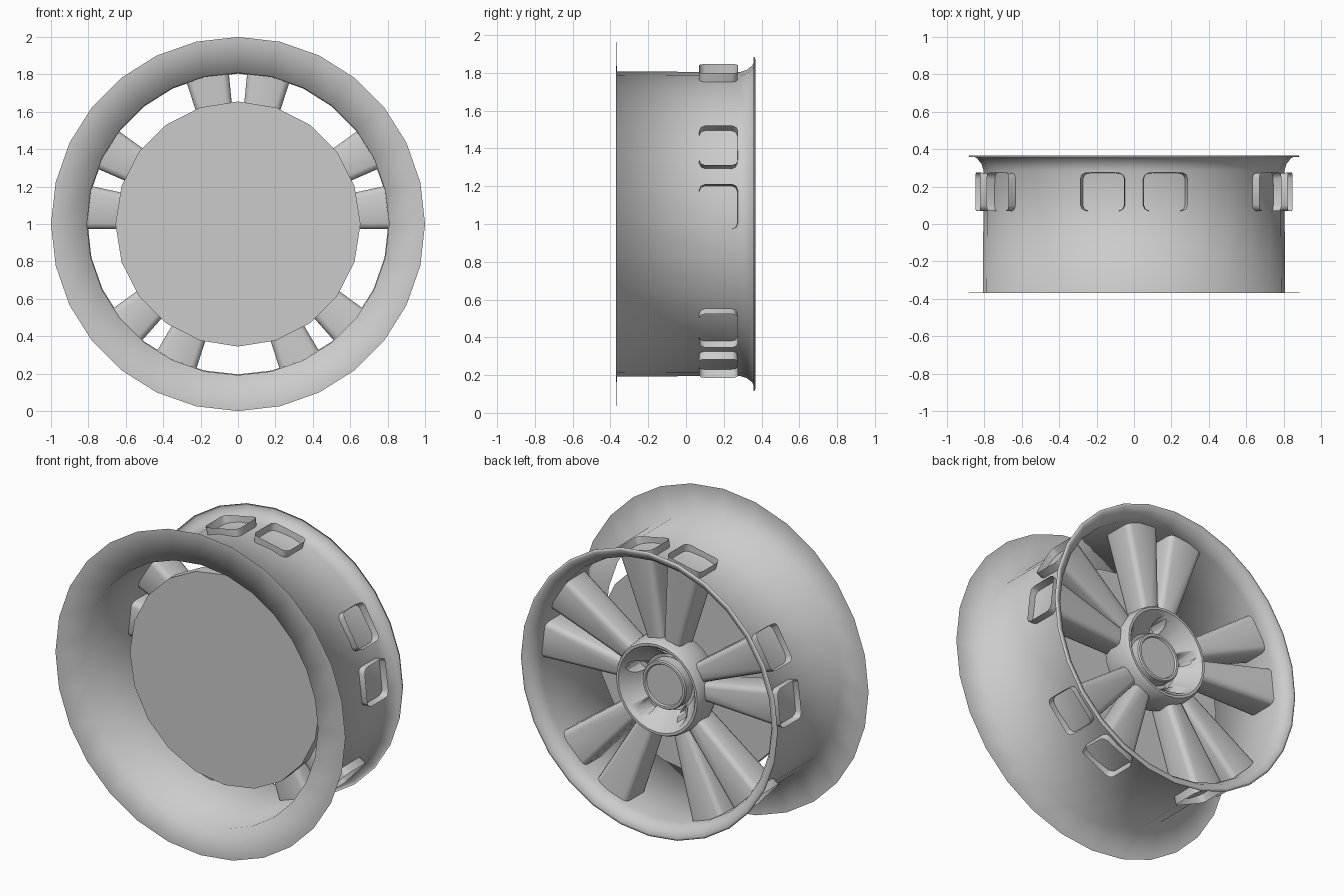
import bpy, bmesh
from math import sin, cos, pi, radians
from mathutils import Vector

if "Cube" in bpy.data.objects:
    bpy.data.objects.remove(bpy.data.objects["Cube"])

CZ = 1.0  # height of the wheel axis


def finish(name, bm, angle):
    bmesh.ops.remove_doubles(bm, verts=bm.verts, dist=1e-5)
    bmesh.ops.recalc_face_normals(bm, faces=bm.faces)
    me = bpy.data.meshes.new(name)
    bm.to_mesh(me)
    bm.free()
    ob = bpy.data.objects.new(name, me)
    bpy.context.collection.objects.link(ob)
    bpy.ops.object.select_all(action='DESELECT')
    ob.select_set(True)
    bpy.context.view_layer.objects.active = ob
    if angle >= 180:
        bpy.ops.object.shade_smooth()
    else:
        bpy.ops.object.shade_smooth_by_angle(angle=radians(angle))
    return ob


def bridge(bm, rings, closed=True):
    for a, b in zip(rings, rings[1:]):
        n = len(a)
        for i in range(n):
            j = (i + 1) % n
            bm.faces.new((a[i], a[j], b[j], b[i]))


def lathe(name, profile, sides, angle=35, caps=False):
    """Revolve (radius, y) points around the wheel axis."""
    bm = bmesh.new()
    rings = [[bm.verts.new((r * sin(2 * pi * i / sides), y, CZ + r * cos(2 * pi * i / sides)))
              for i in range(sides)] for r, y in profile]
    bridge(bm, rings)
    if caps:
        bm.faces.new(rings[0])
        bm.faces.new(rings[-1])
    return finish(name, bm, angle)


# Barrel with flat front flange and flared, rolled back lip
lathe("rim_barrel", [(1.0, -0.37), (0.808, -0.366), (0.804, 0.285), (0.815, 0.32),
                     (0.838, 0.35), (0.868, 0.367), (0.882, 0.366), (0.884, 0.358)], 28, 180)

# Flat disc behind the spokes
lathe("brake_disc", [(0.655, -0.13), (0.655, -0.06)], 20, caps=True)

# Dished hub
hub = lathe("hub", [(0.15, 0.15), (0.17, 0.155), (0.25, 0.27), (0.265, 0.288), (0.28, 0.288),
                    (0.29, 0.27), (0.302, 0.15), (0.27, 0.07)], 28, caps=True)

# Five bolt holes cut into the dish
bm = bmesh.new()
for k in range(5):
    a = 2 * pi * k / 5
    rings = [[bm.verts.new((0.205 * sin(a) + 0.04 * cos(2 * pi * i / 12), y,
                            CZ + 0.205 * cos(a) + 0.04 * sin(2 * pi * i / 12)))
              for i in range(12)] for y in (0.12, 0.4)]
    bridge(bm, rings)
    bm.faces.new(rings[0])
    bm.faces.new(rings[1])
cutter = finish("bolt_hole_cutter", bm, 30)
cutter.hide_render = True
mod = hub.modifiers.new("bolt_holes", 'BOOLEAN')
mod.operation = 'DIFFERENCE'
mod.solver = 'EXACT'
mod.object = cutter
bpy.context.view_layer.objects.active = hub
bpy.ops.object.modifier_apply(modifier=mod.name)
bpy.data.objects.remove(cutter, do_unlink=True)

# Centre cap with raised ring
lathe("centre_cap", [(0.15, 0.14), (0.15, 0.212), (0.144, 0.22), (0.13, 0.22),
                     (0.124, 0.21)], 28, caps=True)


def section(width, y0, y1, c):
    """Rounded rectangle (across, y), three points per corner."""
    w, m = width / 2, c * 0.3
    pts = []
    for sx, sy in ((1, 1), (-1, 1), (-1, -1), (1, -1)):
        y = y1 if sy > 0 else y0
        corner = [(sx * w, y - sy * c), (sx * (w - m), y - sy * m), (sx * (w - c), y)]
        pts += corner if sx * sy > 0 else corner[::-1]
    return pts


# Paired tapering hollow spokes, running through the barrel
for k in range(5):
    for side in (-1, 1):
        a = 2 * pi * k / 5 + side * radians(11.7)
        out = Vector((sin(a), 0, cos(a)))
        across = Vector((cos(a), 0, -sin(a)))
        bm = bmesh.new()
        rings = []
        for r, w, y1 in ((0.24, 0.11, 0.225), (0.84, 0.24, 0.275)):
            rings.append([bm.verts.new(Vector((0, y, CZ)) + out * r + across * x)
                          for x, y in section(w, 0.07, y1, 0.03)])
        bridge(bm, rings)
        finish("spoke", bm, 50)
